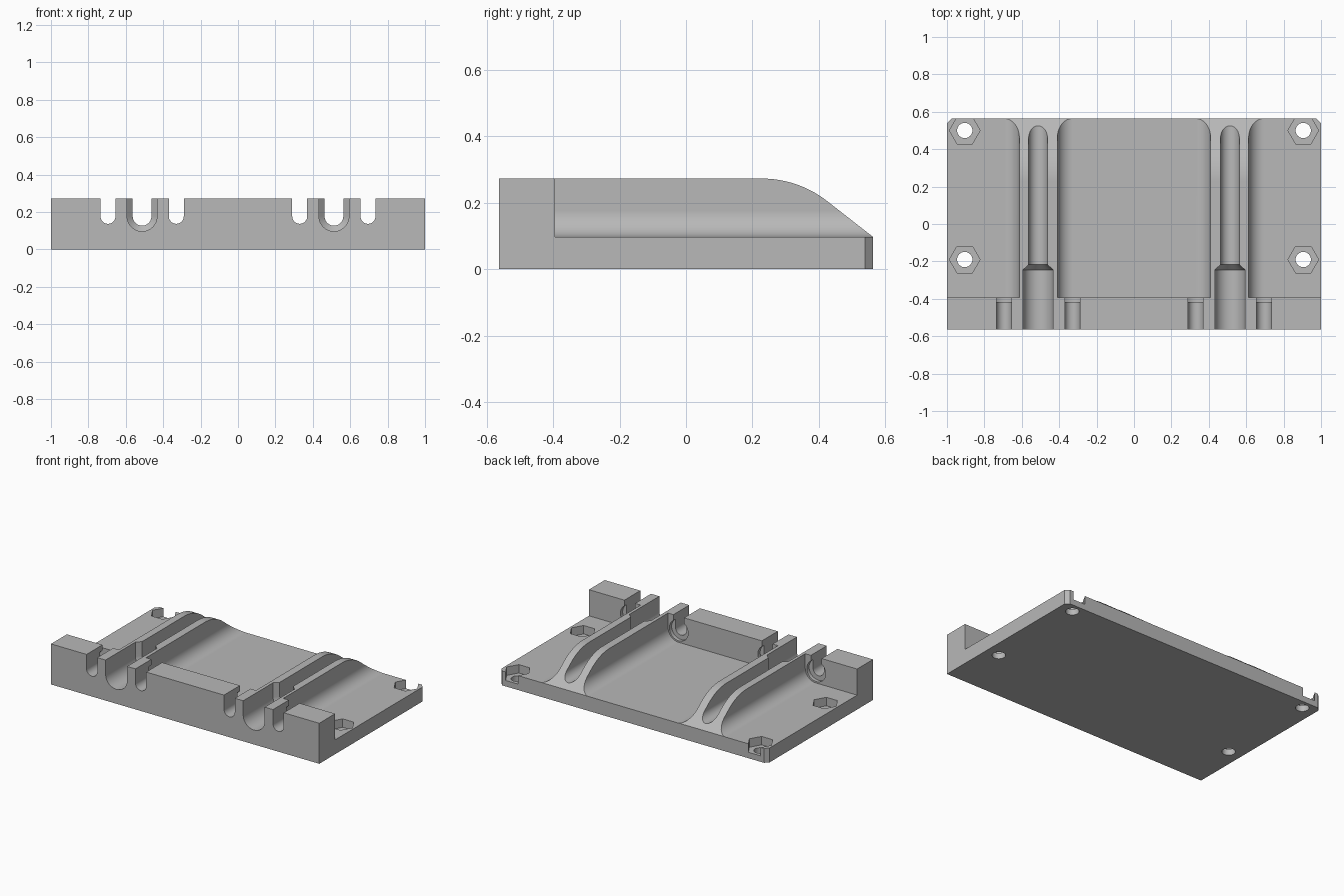
import bpy
import bmesh
from math import sin, cos, pi, radians

if "Cube" in bpy.data.objects:
    bpy.data.objects.remove(bpy.data.objects["Cube"], do_unlink=True)

HALF_Y = 0.563      # half depth of the plate
TOP = 0.273         # height of the wall and ridges
FLOOR = 0.097       # height of the plate
WALL_BACK = -0.394  # rear face of the front wall
AXIS_Z = 0.177      # centre height of every channel
ABOVE = 0.4         # where cutters end, clear of the body

grey = bpy.data.materials.new("plain grey")
grey.use_nodes = True
colour = (0.48, 0.48, 0.48, 1)
grey.diffuse_color = colour
grey.node_tree.nodes["Principled BSDF"].inputs["Base Color"].default_value = colour


def loft(name, axis, sections):
    """Closed solid through 2D outlines placed along an axis: [(position, points), ...]"""
    place = {"x": lambda a, b, t: (t, a, b),
             "y": lambda a, b, t: (a, t, b),
             "z": lambda a, b, t: (a, b, t)}[axis]
    bm = bmesh.new()
    rings = [[bm.verts.new(place(a, b, t)) for a, b in pts] for t, pts in sections]
    n = len(rings[0])
    for r, s in zip(rings, rings[1:]):
        for i in range(n):
            j = (i + 1) % n
            bm.faces.new((r[i], r[j], s[j], s[i]))
    bm.faces.new(rings[0])
    bm.faces.new(rings[-1])
    bmesh.ops.recalc_face_normals(bm, faces=bm.faces)
    mesh = bpy.data.meshes.new(name)
    bm.to_mesh(mesh)
    bm.free()
    obj = bpy.data.objects.new(name, mesh)
    bpy.context.collection.objects.link(obj)
    mesh.materials.append(grey)
    return obj


def prism(name, axis, pts, lo, hi):
    return loft(name, axis, [(lo, pts), (hi, pts)])


def arc(cx, cy, r, start, end, steps):
    angles = [radians(start + (end - start) * i / steps) for i in range(steps + 1)]
    return [(cx + r * cos(a), cy + r * sin(a)) for a in angles]


def circle(cx, cy, r, n):
    return arc(cx, cy, r, 0, 360 - 360 / n, n - 1)


def u_shape(cx, r):
    return [(cx - r, ABOVE)] + arc(cx, AXIS_Z, r, 180, 360, 24) + [(cx + r, ABOVE)]


# Body: full side profile with a rounded slope down to the rear edge
bend = 0.32
slope = arc(0.228, TOP - bend, bend, 90, 52, 14)
side = [(-HALF_Y, 0), (-HALF_Y, TOP)] + slope + [(HALF_Y, FLOOR + 0.0005), (HALF_Y, 0)]
body = prism("mounting_plate", "x", side, -1, 1)
cutters = []

# Valleys that leave the two filleted ridges standing
fillet = 0.08
inner, outer, far = 0.41, 0.613, 1.2
middle = ([(-inner, ABOVE)] + arc(-inner + fillet, FLOOR + fillet, fillet, 180, 270, 12)
          + arc(inner - fillet, FLOOR + fillet, fillet, 270, 360, 12) + [(inner, ABOVE)])
cutters.append(prism("middle_valley", "y", middle, WALL_BACK, 1))

for s in (-1, 1):
    valley = ([(s * outer, ABOVE)]
              + [(s * x, z) for x, z in
                 arc(outer + fillet, FLOOR + fillet, fillet, 180, 270, 12)]
              + [(s * far, FLOOR), (s * far, ABOVE)])
    cutters.append(prism("outer_valley", "y", valley, WALL_BACK, 1))

    # Stepped channel along the ridge, wide at the front
    mid = s * 0.513
    wide, narrow = u_shape(mid, 0.08), u_shape(mid, 0.05)
    cutters.append(loft("channel", "y", [(-1, wide), (-0.245, wide),
                                         (-0.217, narrow), (1, narrow)]))

    # Small slots through the wall, counterbored from behind
    for x in (0.33, 0.695):
        cutters.append(prism("wall_slot", "y", u_shape(s * x, 0.04), -1, WALL_BACK + 0.01))
        cutters.append(prism("counterbore", "y", circle(s * x, AXIS_Z, 0.07, 40),
                             WALL_BACK - 0.024, WALL_BACK + 0.004))

    # Screw holes with hexagonal nut pockets
    for y in (0.5, -0.19):
        cutters.append(prism("screw_hole", "z", circle(s * 0.905, y, 0.041, 32), -0.1, ABOVE))
        cutters.append(prism("nut_pocket", "z", circle(s * 0.905, y, 0.082, 6), 0.04, 0.2))

    # Clipped rear corners
    c = 0.024
    corner = [(s * (1 - c - 0.1), HALF_Y + 0.1), (s * 1.1, HALF_Y - c - 0.1),
              (s * 1.1, HALF_Y + 0.1)]
    cutters.append(prism("corner_clip", "z", corner, -0.1, ABOVE))

for cutter in cutters:
    cutter.hide_render = True
    mod = body.modifiers.new(cutter.name, "BOOLEAN")
    mod.operation = "DIFFERENCE"
    mod.solver = "EXACT"
    mod.object = cutter

# Bake the cuts and drop the cutters
deps = bpy.context.evaluated_depsgraph_get()
finished = bpy.data.meshes.new_from_object(body.evaluated_get(deps))
body.modifiers.clear()
body.data = finished
finished.materials.clear()
finished.materials.append(grey)
for cutter in cutters:
    bpy.data.objects.remove(cutter, do_unlink=True)

# Smooth the rounded surfaces and keep the flats flat
bpy.ops.object.select_all(action="DESELECT")
body.select_set(True)
bpy.context.view_layer.objects.active = body
bpy.ops.object.shade_smooth_by_angle(angle=radians(20))
weighted = body.modifiers.new("even_shading", "WEIGHTED_NORMAL")
weighted.keep_sharp = True
